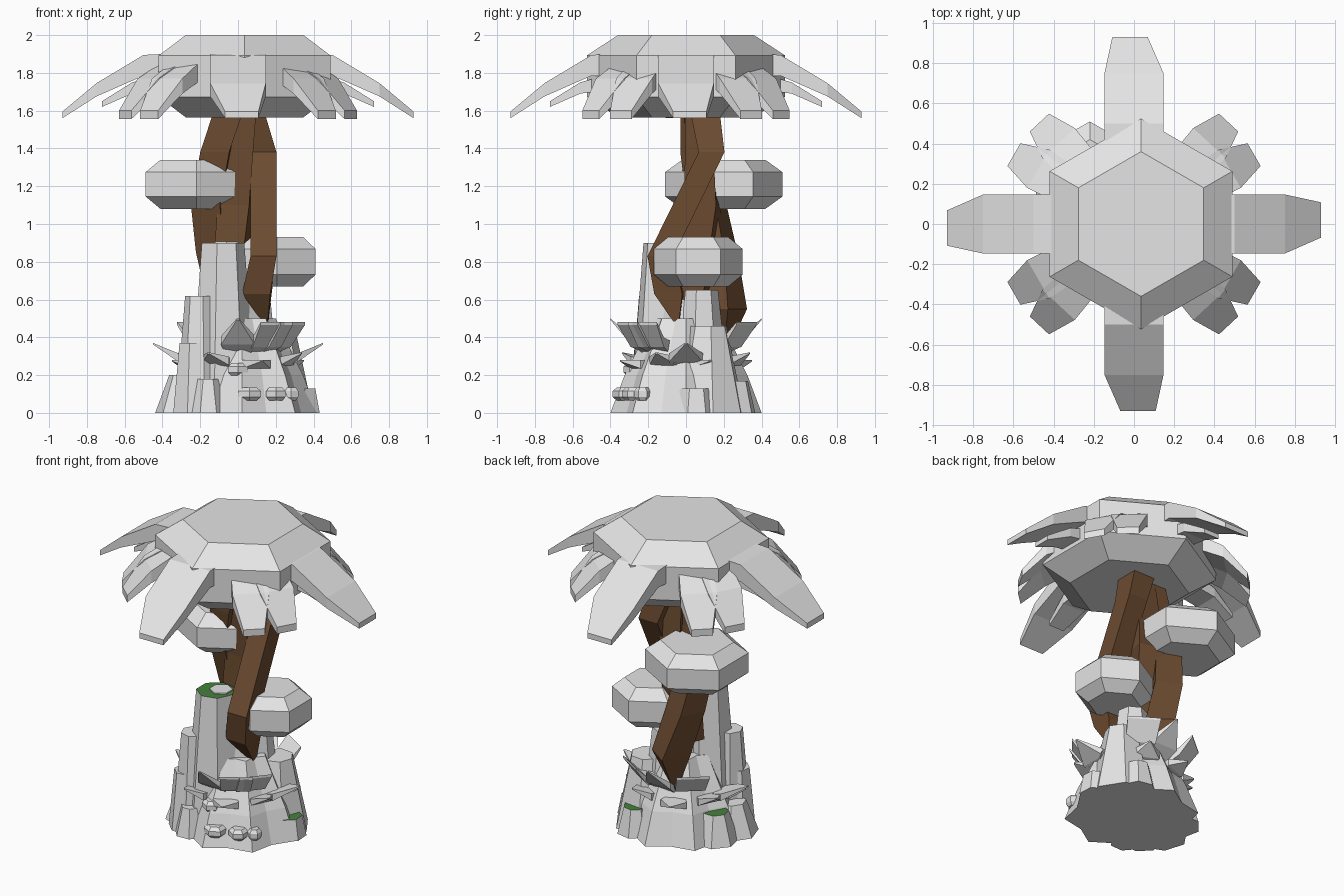
import bpy, bmesh
from math import sin, cos, radians, pi

cube = bpy.data.objects.get("Cube")
if cube:
    bpy.data.objects.remove(cube, do_unlink=True)


def material(name, rgb):
    m = bpy.data.materials.new(name)
    m.use_nodes = True
    m.diffuse_color = (*rgb, 1)
    m.node_tree.nodes["Principled BSDF"].inputs["Base Color"].default_value = (*rgb, 1)
    return m


stone = material("pale grey", (0.78, 0.78, 0.78))
bark = material("bark brown", (0.15, 0.07, 0.03))
moss = material("moss green", (0.06, 0.22, 0.045))


def loft(name, rings, mats, top_slot=0):
    """Skin a stack of equal rings and cap both ends."""
    bm = bmesh.new()
    rows = [[bm.verts.new(p) for p in ring] for ring in rings]
    n = len(rows[0])
    for a, b in zip(rows, rows[1:]):
        for i in range(n):
            j = (i + 1) % n
            bm.faces.new((a[i], a[j], b[j], b[i]))
    bm.faces.new(rows[0][::-1])
    bm.faces.new(rows[-1]).material_index = top_slot
    bmesh.ops.recalc_face_normals(bm, faces=bm.faces)
    mesh = bpy.data.meshes.new(name)
    bm.to_mesh(mesh)
    bm.free()
    for m in mats:
        mesh.materials.append(m)
    ob = bpy.data.objects.new(name, mesh)
    bpy.context.collection.objects.link(ob)
    return ob


def ring(x, y, z, r, n=6, turn=90.0, dent=1.0):
    """Regular polygon; dent pulls in every second corner."""
    out = []
    for i in range(n):
        a = radians(turn) + 2 * pi * i / n
        k = r * (dent if i % 2 else 1)
        out.append((x + k * cos(a), y + k * sin(a), z))
    return out


def blade(name, angle, stations):
    """Bent plank running outwards; stations are (radius, z, half width, thickness, shift)."""
    c, s = cos(radians(angle)), sin(radians(angle))
    rings = []
    for r, z, w, thick, shift in stations:
        rings.append([(r * c - v * s, r * s + v * c, h) for v, h in
                      ((shift - w, z), (shift + w, z),
                       (shift + w, z - thick), (shift - w, z - thick))])
    return loft(name, rings, [stone])


def cap(name, x, y, z0, z1, r, bevel, inner):
    """Hexagonal cap with chamfered top and bottom."""
    return loft(name, [ring(x, y, z0, inner), ring(x, y, z0 + bevel, r),
                       ring(x, y, z1 - bevel, r), ring(x, y, z1, inner)], [stone])


# Crown
cap("crown", 0.035, 0, 1.565, 2.0, 0.525, 0.108, 0.36)

# Large fronds with a smaller one under each
for a in (0, 90, 180, 270):
    blade("large_frond", a, [(0.4, 1.9, 0.147, 0.12, 0), (0.5, 1.895, 0.147, 0.11, 0),
                             (0.75, 1.745, 0.147, 0.07, 0), (0.93, 1.595, 0.088, 0.035, 0.02)])
    blade("under_frond", a, [(0.42, 1.79, 0.08, 0.08, 0), (0.56, 1.75, 0.08, 0.06, 0),
                             (0.72, 1.65, 0.055, 0.03, 0)])

# Short drooping fronds between them
for side in (0, 180):
    for a in (30, 47, -30, -47):
        blade("short_frond", side + a, [(0.4, 1.86, 0.1, 0.1, 0), (0.55, 1.77, 0.11, 0.08, 0),
                                        (0.69, 1.6, 0.065, 0.045, 0)])


# Twisted trunk beams: (x, y, z, radius, turn)
def beam(name, path):
    return loft(name, [ring(x, y, z, r, 4, t) for x, y, z, r, t in path], [bark])


beam("front_beam", [(0.145, -0.05, 0.48, 0.02, 40), (0.1, -0.09, 0.63, 0.105, 42),
                    (0.135, -0.135, 0.83, 0.097, 45), (0.135, 0.135, 1.38, 0.097, 45),
                    (0.06, 0.1, 1.6, 0.11, 45)])
beam("back_beam", [(-0.06, 0.2, 0.33, 0.02, 0), (-0.03, 0.2, 0.55, 0.125, 10),
                   (-0.11, 0.16, 0.85, 0.12, 20), (-0.145, 0.11, 1.1, 0.115, 25),
                   (-0.11, 0.06, 1.38, 0.11, 35), (-0.05, 0.05, 1.6, 0.11, 45)])
beam("middle_beam", [(-0.04, 0.05, 0.6, 0.11, 20), (-0.01, 0.09, 1.1, 0.12, 35),
                     (0.02, 0.06, 1.6, 0.1, 50)])

# Caps growing on the trunk
cap("upper_shelf_cap", -0.22, 0.2, 1.08, 1.34, 0.31, 0.065, 0.22)
cap("lower_shelf_cap", 0.207, 0.065, 0.67, 0.93, 0.235, 0.062, 0.16)

# Flared root base
loft("root_base", [ring(0.02, 0, 0, 0.4, 16, 0, 0.85), ring(0.02, 0, 0.2, 0.325, 16, 0, 0.87),
                   ring(0.02, 0, 0.33, 0.26, 16, 0, 0.85), ring(0.02, 0, 0.5, 0.18, 16, 0, 0.8)],
     [stone])

# Tapered stumps: (x, y, height, top radius, foot radius, mossy)
stumps = [(-0.085, -0.11, 0.9, 0.118, 0.19, 1), (-0.2, -0.17, 0.62, 0.08, 0.13, 0),
          (-0.23, -0.19, 0.37, 0.085, 0.12, 0), (-0.28, -0.08, 0.2, 0.085, 0.16, 0),
          (-0.16, -0.26, 0.18, 0.06, 0.1, 0), (-0.27, 0.08, 0.19, 0.08, 0.14, 1),
          (0.08, 0.08, 0.65, 0.09, 0.16, 0), (0.2, 0.12, 0.46, 0.1, 0.2, 0),
          (0.33, 0.05, 0.13, 0.085, 0.11, 1), (0.19, 0.26, 0.17, 0.07, 0.11, 1),
          (0.02, -0.02, 0.6, 0.1, 0.2, 0)]
for i, (x, y, h, top, foot, mossy) in enumerate(stumps):
    loft("stump", [ring(x, y, 0, foot, 7, i * 23), ring(x, y, h, top, 7, i * 23)],
         [stone, moss], mossy)

# Pale core on the tallest stump
loft("stump_core", [ring(-0.06, -0.09, 0.88, 0.07), ring(-0.06, -0.09, 0.908, 0.07)], [stone])


# Pointed leaves around the base: angle, root radius and z, tip radius and z, width
def spike(angle, r0, z0, r1, z1, w):
    mid = (r0 + r1) / 2
    blade("base_leaf", angle, [(r0, z0, w * 0.6, 0.05, 0),
                               (mid, z0 + (z1 - z0) * 0.45, w, 0.045, 0),
                               (r1, z1, 0.006, 0.008, 0)])


for a in (0, 180):
    spike(a, 0.18, 0.27, 0.45, 0.37, 0.09)
    spike(a + 90, 0.18, 0.33, 0.4, 0.5, 0.09)
for a in range(20, 380, 45):
    spike(a, 0.2, 0.28, 0.37, 0.28 + 0.04 * (a % 2), 0.08)

# Broad blunt leaves on the diagonals
for a in (-58, 58, -40, 130):
    blade("broad_leaf", a, [(0.2, 0.38, 0.06, 0.07, 0), (0.29, 0.4, 0.09, 0.05, 0),
                            (0.37, 0.48, 0.1, 0.015, 0.01)])

# Small caps at the foot
for x, y, z, r in ((0.06, -0.32, 0.1, 0.07), (0.2, -0.28, 0.1, 0.06), (0.28, -0.23, 0.1, 0.045),
                   (0.0, -0.27, 0.23, 0.06)):
    cap("foot_cap", x, y, z - 0.035, z + 0.035, r, 0.02, r * 0.65)
